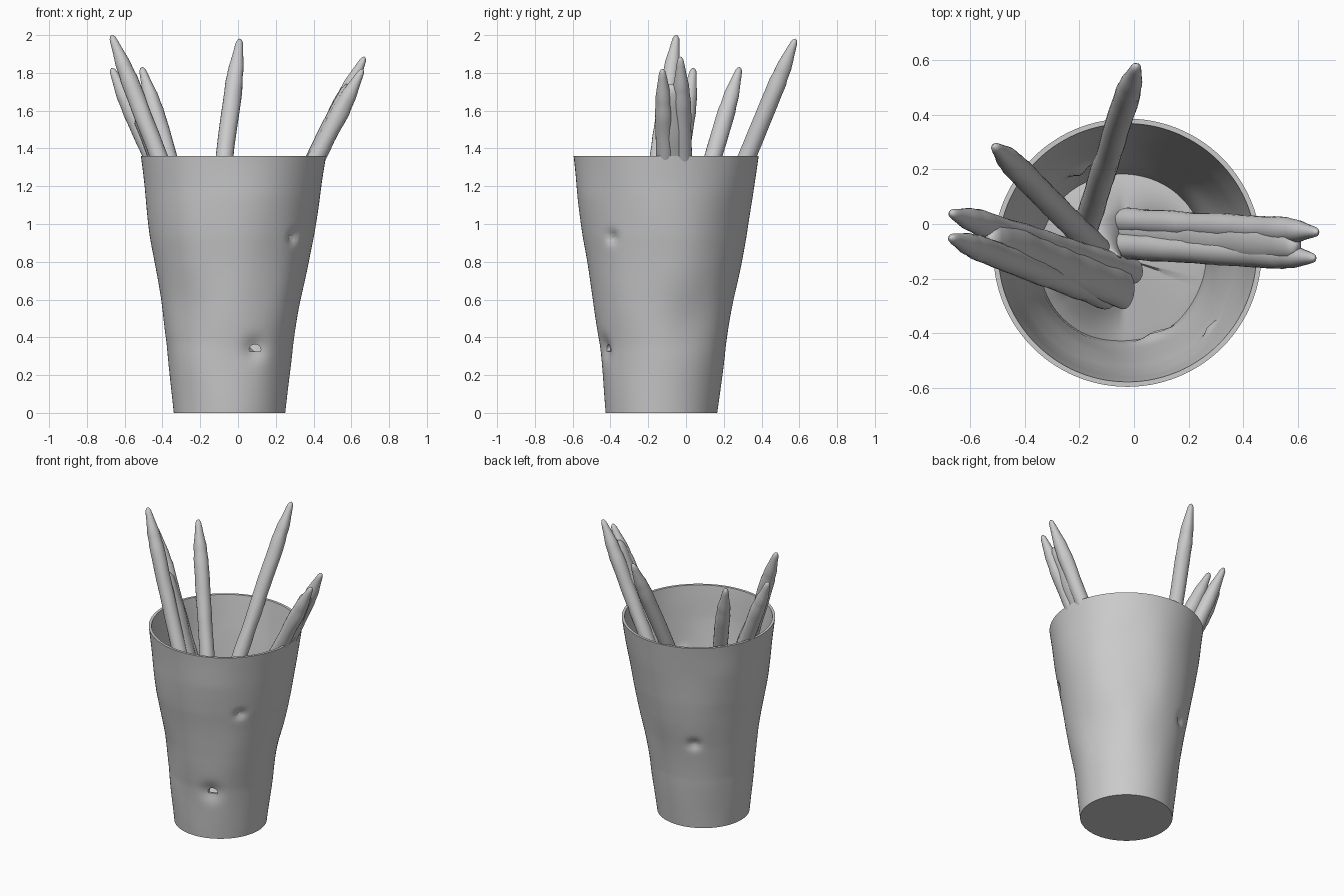
import bpy, bmesh, math
from mathutils import Vector, noise

if "Cube" in bpy.data.objects:
    bpy.data.objects.remove(bpy.data.objects["Cube"])


def lathe(name, rings, segs, place):
    """Skin rings of (radius, height) with capped ends; place() maps each point."""
    bm = bmesh.new()
    loops = []
    for i, (r, h) in enumerate(rings):
        loops.append([bm.verts.new(place(i, r, h, math.tau * k / segs)) for k in range(segs)])
    for a, b in zip(loops, loops[1:]):
        for k in range(segs):
            n = (k + 1) % segs
            bm.faces.new((a[k], a[n], b[n], b[k]))
    bm.faces.new(loops[0][::-1])
    bm.faces.new(loops[-1])
    bmesh.ops.recalc_face_normals(bm, faces=bm.faces)
    me = bpy.data.meshes.new(name)
    bm.to_mesh(me)
    bm.free()
    ob = bpy.data.objects.new(name, me)
    bpy.context.collection.objects.link(ob)
    return ob


def smooth(ob, deg=40):
    bpy.ops.object.select_all(action='DESELECT')
    ob.select_set(True)
    bpy.context.view_layer.objects.active = ob
    bpy.ops.object.shade_smooth_by_angle(angle=math.radians(deg))


# Cup: tapered outer wall, thin rim, inner wall and uneven inner floor
H = 1.36
PROFILE = [(0, .295), (.36, .335), (.6, .372), (.93, .43), (1.15, .462), (H, .49)]


def radius(z):
    for (z0, r0), (z1, r1) in zip(PROFILE, PROFILE[1:]):
        if z <= z1:
            return r0 + (r1 - r0) * (z - z0) / (z1 - z0)
    return PROFILE[-1][1]


DENTS = [((.30, -.40, .93), .03, .03), ((-.21, .21, .63), .035, .03),
         ((.09, -.43, .34), .06, .025), ((.28, .02, .5), .15, .012)]
ROWS, FLOOR = 64, .26
outer = [(radius(H * i / ROWS), H * i / ROWS) for i in range(ROWS + 1)]
inner_z = [H - (H - FLOOR) * i / ROWS for i in range(ROWS + 1)]
inner = [(radius(z) - .018, z) for z in inner_z]
floor_r = inner[-1][0]
floor = [(floor_r * (1 - i / 14), FLOOR) for i in range(1, 14)] + [(.005, FLOOR)]


def place_cup(i, r, z, a):
    t = z / H
    p = Vector((-.045 + .021 * t + r * math.cos(a), -.13 + .025 * t + r * math.sin(a), z))
    wall = i <= ROWS + len(inner)
    if wall:
        out = Vector((math.cos(a), math.sin(a), 0))
        wob = .010 * noise.noise(Vector((math.cos(a) * 1.6, math.sin(a) * 1.6, z * 2.5)))
        p += out * wob * min(1, 4 * t) * min(1, 6 * (1 - t))
        for c, w, d in DENTS:
            p -= out * d * math.exp(-((p - Vector(c)).length / w) ** 2)
    else:
        # floor mounds under the pencils
        k = 1 - r / floor_r
        rise = max(0, math.sin(a - .6)) * .16 + max(0, -math.cos(a)) * .14
        p.z += min(1, 2.5 * k) * rise + .08 * k * (1 if math.sin(a) > -.3 else .8)
    return p


cup = lathe("cup", outer + inner + floor, 112, place_cup)

# Small arched hole low on the front
cutter = lathe("hole_cutter", [(.028, -.56), (.028, -.36)], 20,
               lambda i, r, h, a: Vector((.09 + 1.1 * r * math.cos(a), h,
                                          .335 + r * max(-.35, math.sin(a)))))
cutter.hide_render = True
cutter.hide_viewport = True
mod = cup.modifiers.new("hole", 'BOOLEAN')
mod.operation = 'DIFFERENCE'
mod.object = cutter
mod.solver = 'EXACT'
smooth(cup)


# Pencils: shaft, slight swell below the point, rounded tip
def rod(name, mouth, tip, z_low, rings, wide=1.0):
    mouth, tip = Vector(mouth), Vector(tip)
    axis = tip - mouth
    base = tip - axis * ((tip.z - z_low) / axis.z)
    length = (tip - base).length
    d = axis.normalized()
    side = Vector((0, 1, 0))
    side = (side - d * side.dot(d)).normalized()
    other = d.cross(side)

    def place(i, r, h, a):
        wob = 1 + .10 * noise.noise(Vector((h * 9, tip.x * 5 + tip.z * 7, a * .3 * math.sin(a))))
        return tip + d * h + (side * math.cos(a) * wide + other * math.sin(a)) * r * wob

    shaft = [(.047, -length + (length - .25) * i / 24) for i in range(25)]
    smooth(lathe(name, shaft + rings, 20, place), 60)


POINT = [(.043, -.22), (.042, -.185), (.041, -.16), (.035, -.125), (.028, -.085),
         (.022, -.045), (.017, -.018), (.009, -.004), (.002, 0)]
PENCILS = {
    "back_pencil": ((-.07, .325, H), (.01, .58, 1.98), .35),
    "back_left_pencil": ((-.37, .145, H), (-.51, .285, 1.83), .35),
    "left_tall_pencil": ((-.42, -.145, H), (-.67, -.05, 2.0), .55),
    "left_short_pencil": ((-.455, -.03, H), (-.67, .04, 1.825), .4),
    "right_tall_pencil": ((.415, -.015, H), (.67, -.03, 1.885), .45),
    "right_short_pencil": ((.42, -.11, H), (.66, -.125, 1.82), .45),
}
for name, (mouth, tip, low) in PENCILS.items():
    rod(name, mouth, tip, low, POINT)

# Webs fusing the paired pencils together
WEB = [(.040, -.12), (.036, -.04), (.022, -.01), (.004, 0)]
rod("right_pencil_web", (.415, -.062, H), (.595, -.075, 1.74), .45, WEB, 1.5)
rod("left_pencil_web", (-.43, -.085, H), (-.53, -.045, 1.58), .5, WEB, 1.5)
